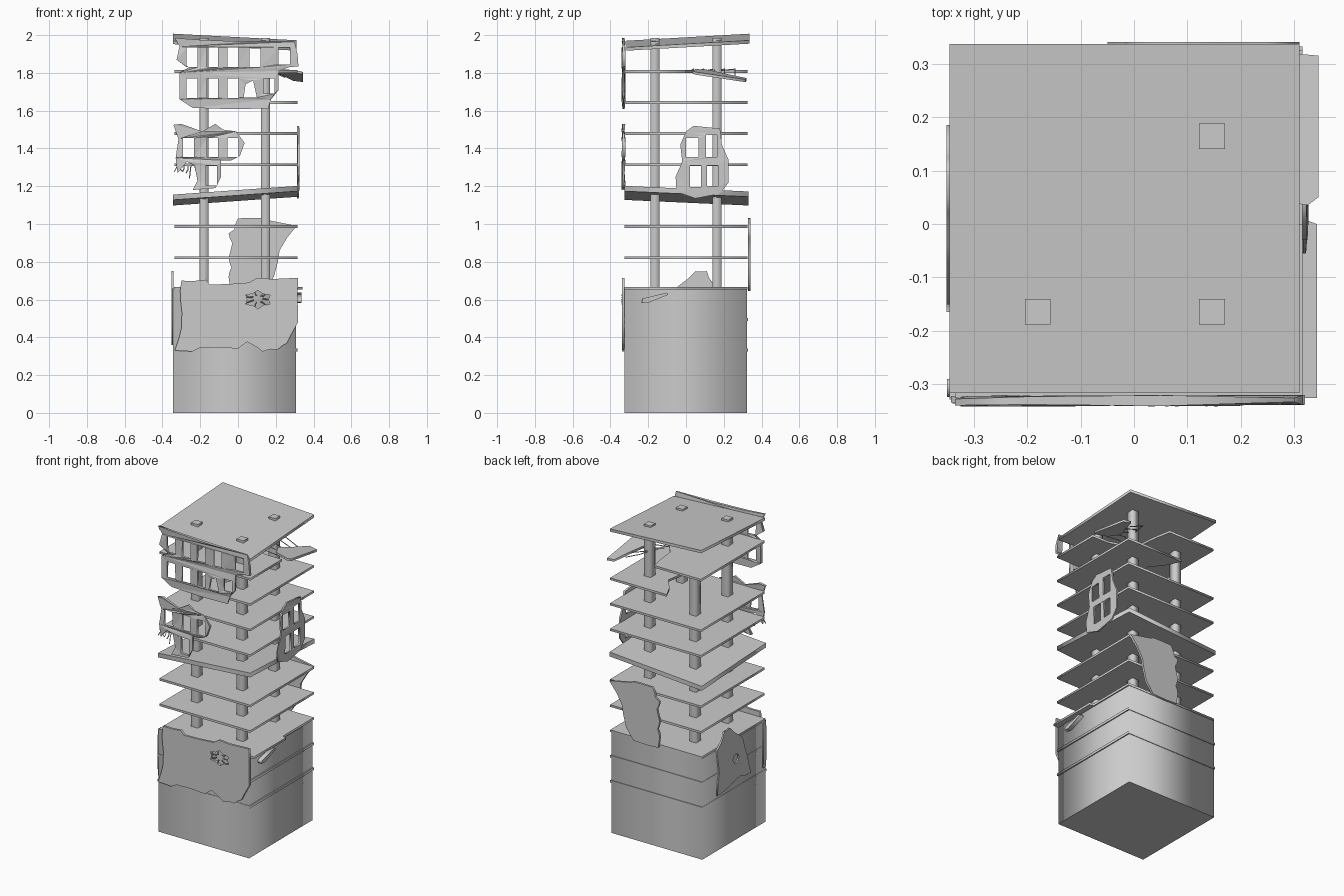
import bpy, bmesh, math, random
from mathutils import Vector

random.seed(7)


def ragged(pts, amount):
    """Add a jittered midpoint to every longer edge of an outline."""
    out = []
    for i, p in enumerate(pts):
        q = pts[(i + 1) % len(pts)]
        out.append(p)
        if amount and math.dist(p, q) > 0.05:
            t = random.uniform(0.35, 0.65)
            out.append((p[0] + (q[0] - p[0]) * t + random.uniform(-amount, amount),
                        p[1] + (q[1] - p[1]) * t + random.uniform(-amount, amount)))
    return out


def rect(u0, u1, v0, v1):
    return [(u0, v0), (u1, v0), (u1, v1), (u0, v1)]


def plate(name, outline, axis, pos, thick, holes=(), tilt=(0, 0), warp=0.0, jag=0.0):
    """Flat outline with holes, given thickness and laid square to an axis."""
    cu = bpy.data.curves.new(name, 'CURVE')
    cu.dimensions, cu.fill_mode, cu.extrude = '2D', 'BOTH', thick / 2
    for loop in [ragged(outline, jag)] + list(holes):
        sp = cu.splines.new('POLY')
        sp.points.add(len(loop) - 1)
        for pt, (u, v) in zip(sp.points, loop):
            pt.co = (u, v, 0, 1)
        sp.use_cyclic_u = True
    tmp = bpy.data.objects.new(name + "_outline", cu)
    bpy.context.collection.objects.link(tmp)
    me = bpy.data.meshes.new_from_object(tmp.evaluated_get(bpy.context.evaluated_depsgraph_get()))
    bpy.data.objects.remove(tmp)
    bm = bmesh.new()
    bm.from_mesh(me)
    bmesh.ops.remove_doubles(bm, verts=bm.verts, dist=1e-5)
    for v in bm.verts:
        a, b, w = v.co
        w += pos + tilt[0] * a + tilt[1] * b + random.uniform(-warp, warp)
        v.co = {'x': (w, a, b), 'y': (a, w, b), 'z': (a, b, w)}[axis]
    bmesh.ops.recalc_face_normals(bm, faces=bm.faces)
    bm.to_mesh(me)
    bm.free()
    me.name = name
    ob = bpy.data.objects.new(name, me)
    bpy.context.collection.objects.link(ob)
    return ob


def box(name, x0, x1, y0, y1, z0, z1):
    return plate(name, rect(x0, x1, y0, y1), 'z', (z0 + z1) / 2, z1 - z0)


def rod(name, pts, r=0.003):
    """Thin bent reinforcing bar."""
    cu = bpy.data.curves.new(name, 'CURVE')
    cu.dimensions, cu.bevel_depth, cu.bevel_resolution, cu.use_fill_caps = '3D', r, 0, True
    sp = cu.splines.new('POLY')
    sp.points.add(len(pts) - 1)
    for pt, p in zip(sp.points, pts):
        pt.co = (*p, 1)
    ob = bpy.data.objects.new(name, cu)
    bpy.context.collection.objects.link(ob)


# Intact lower storeys
for i, (z0, z1) in enumerate([(0, 0.326), (0.34, 0.488), (0.502, 0.655)]):
    box(f"lower_storey_{i}", -0.343, 0.307, -0.325, 0.323, z0, z1)
for i, z in enumerate((0.333, 0.495)):
    box(f"storey_band_{i}", -0.345, 0.314, -0.328, 0.327, z - 0.008, z + 0.008)

# Floor slabs, including the broken and tilted ones
T = 0.014
full = rect(-0.335, 0.315, -0.326, 0.326)
plate("floor_4", [(-0.34, -0.326), (0.342, -0.326), (0.342, 0), (0.315, 0.01),
                  (0.315, 0.326), (-0.34, 0.326)], 'z', 0.659, T)
for n, z in ((5, 0.822), (6, 0.987), (8, 1.314), (9, 1.479)):
    plate(f"floor_{n}", full, 'z', z, T)
plate("tilted_floor_7", rect(-0.345, 0.315, -0.326, 0.332), 'z', 1.151, 0.028, tilt=(0.07, -0.045))
plate("broken_floor_10", [(0.315, -0.326), (0.315, 0.326), (-0.09, 0.326), (-0.05, 0.24),
                          (0.02, 0.15), (0.0, 0.04), (0.06, -0.06), (0.02, -0.18), (0.1, -0.326)],
      'z', 1.643, T)
plate("broken_floor_11", [(-0.335, -0.326), (0.315, -0.326), (0.315, 0), (0.2, 0), (0.1, 0.03),
                          (0.03, 0.12), (0.02, 0.22), (0, 0.326), (-0.335, 0.326)], 'z', 1.807, T)
plate("hanging_slab", [(0.2, 0.12), (0.24, 0.05), (0.325, 0.035), (0.345, 0.05), (0.345, 0.315),
                       (0.29, 0.32), (0.25, 0.22)], 'z', 1.857, T, tilt=(-0.15, -0.15))
plate("roof", rect(-0.345, 0.31, -0.316, 0.337), 'z', 1.961, 0.018, tilt=(-0.053, 0.057))

# Columns
for i, (x, y, top) in enumerate([(-0.18, -0.164, 1.984), (0.146, -0.164, 1.966),
                                 (0.146, 0.164, 1.984), (-0.18, 0.164, 1.81)]):
    box(f"column_{i}", x - 0.024, x + 0.024, y - 0.024, y + 0.024, 0.655, top)

# Torn facades with window openings
win = lambda centres, z0, z1: [rect(c - 0.029, c + 0.029, z0, z1) for c in centres]
plate("front_upper_facade",
      [(-0.335, 1.985), (-0.2, 1.975), (0.05, 1.965), (0.3, 1.965), (0.315, 1.9), (0.32, 1.835),
       (0.27, 1.83), (0.215, 1.81), (0.215, 1.71), (0.175, 1.66), (0.16, 1.612), (-0.03, 1.608),
       (-0.24, 1.615), (-0.31, 1.66), (-0.31, 1.8), (-0.26, 1.83), (-0.325, 1.87), (-0.31, 1.94)],
      'y', -0.331, 0.012, win((-0.243, -0.135, -0.027, 0.09), 1.83, 1.935)
      + [rect(0.215, 0.275, 1.845, 1.935)]
      + win((-0.243, -0.135, -0.027), 1.668, 1.77) + win((0.165,), 1.69, 1.77)
      + [[(0.03, 1.67), (0.1, 1.67), (0.08, 1.76), (0.04, 1.74)]], warp=0.005)
plate("front_middle_facade",
      [(-0.342, 1.525), (-0.3, 1.53), (-0.19, 1.49), (-0.12, 1.53), (-0.08, 1.5), (-0.01, 1.49),
       (0.035, 1.43), (0.01, 1.36), (-0.04, 1.335), (-0.09, 1.335), (-0.09, 1.25), (-0.12, 1.19),
       (-0.24, 1.18), (-0.215, 1.23), (-0.23, 1.31), (-0.27, 1.33), (-0.32, 1.27), (-0.33, 1.35),
       (-0.315, 1.45)],
      'y', -0.331, 0.012, win((-0.262, -0.135, -0.027), 1.355, 1.455)
      + win((-0.14,), 1.205, 1.31), warp=0.005)
plate("right_facade",
      [(0.0, 1.49), (0.04, 1.52), (0.18, 1.505), (0.19, 1.42), (0.225, 1.34), (0.225, 1.22),
       (0.18, 1.16), (0.05, 1.135), (-0.05, 1.17), (-0.055, 1.25), (-0.02, 1.33), (-0.03, 1.42)],
      'x', 0.319, 0.01, [rect(0.0, 0.065, 1.355, 1.455), rect(0.105, 0.165, 1.355, 1.47),
                         rect(0.02, 0.08, 1.195, 1.31), rect(0.11, 0.17, 1.2, 1.31)], warp=0.003)

# Solid wall fragments
crater = [(0.105 + (0.055 + 0.02 * (k % 2)) * math.cos(k * math.pi / 6),
           0.6 + (0.035 + 0.014 * (k % 2)) * math.sin(k * math.pi / 6)) for k in range(12)]
plate("front_lower_wall",
      [(-0.3, 0.7), (-0.17, 0.705), (-0.15, 0.68), (0.06, 0.69), (0.1, 0.715), (0.318, 0.715),
       (0.318, 0.48), (0.26, 0.37), (0.21, 0.335), (0.13, 0.325), (0.05, 0.375), (0.0, 0.34),
       (-0.2, 0.345), (-0.24, 0.325), (-0.335, 0.33), (-0.3, 0.45), (-0.305, 0.6)],
      'y', -0.332, 0.014, [crater], jag=0.007)
ring = [(-0.01 + 0.03 * math.cos(a), 0.53 + 0.03 * math.sin(a))
        for a in (k * math.pi / 4 for k in range(8))]
plate("left_wall_fragment",
      [(0.18, 0.36), (0.16, 0.5), (0.185, 0.65), (0.14, 0.69), (0.11, 0.75), (0.05, 0.75),
       (0.01, 0.71), (-0.08, 0.64), (-0.13, 0.5), (-0.165, 0.38), (-0.05, 0.4), (0.08, 0.37)],
      'x', -0.346, 0.01, [ring], jag=0.006)
plate("back_wall_fragment",
      [(-0.05, 0.95), (-0.02, 0.97), (0.0, 1.03), (0.14, 1.03), (0.16, 1.02), (0.31, 0.99),
       (0.22, 0.86), (0.19, 0.72), (0.14, 0.65), (-0.04, 0.65), (-0.05, 0.72), (-0.035, 0.77),
       (-0.05, 0.82), (-0.03, 0.9)], 'y', 0.334, 0.014, jag=0.005)
plate("left_front_wall_strip", rect(-0.32, -0.29, 0.36, 0.66), 'x', -0.346, 0.008, jag=0.005)
plate("right_splinter", [(-0.235, 0.585), (-0.2, 0.583), (-0.095, 0.625), (-0.1, 0.637), (-0.23, 0.605)],
      'x', 0.32, 0.03)

# Bent reinforcing bars at the torn edges
for i in range(7):
    a = i * math.tau / 7
    c, s = math.cos(a), math.sin(a)
    rod(f"crater_bar_{i}", [(0.105 + 0.075 * c, -0.331, 0.6 + 0.048 * s),
                            (0.105 + 0.05 * c, -0.338, 0.6 + 0.025 * s),
                            (0.105 + 0.025 * c, -0.336, 0.605 + 0.02 * s)], 0.0035)
for i in range(6):
    x = -0.32 + i * 0.018
    rod(f"middle_bar_{i}", [(x, -0.322, 1.315), (x + random.uniform(-0.01, 0.01), -0.332, 1.29),
                            (x + random.uniform(-0.02, 0.02), -0.334, random.uniform(1.24, 1.28))])
for i in range(5):
    y = 0.04 + i * 0.055
    rod(f"slab_bar_{i}", [(0.06 + 0.02 * i, 0.02 + 0.03 * i, 1.807), (0.15, y, 1.82), (0.25, y, 1.815 - 0.15 * y)])
